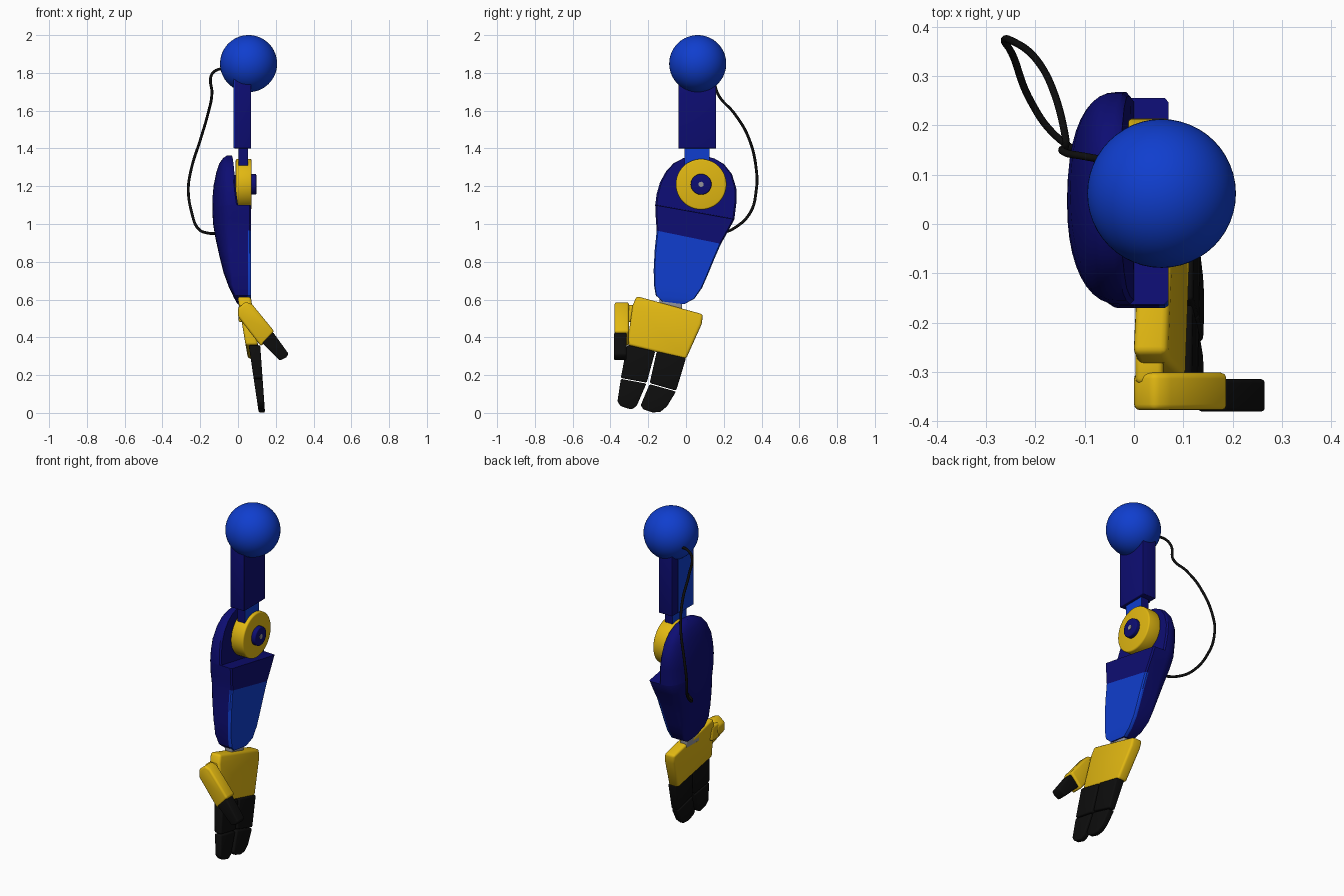
import bpy, bmesh, math
from mathutils import Vector

if "Cube" in bpy.data.objects:
    bpy.data.objects.remove(bpy.data.objects["Cube"])


def material(name, rgb):
    m = bpy.data.materials.new(name)
    m.diffuse_color = (*rgb, 1)
    m.use_nodes = True
    m.node_tree.nodes["Principled BSDF"].inputs["Base Color"].default_value = m.diffuse_color
    return m


BLUE = material("royal blue", (0.005, 0.048, 0.62))
NAVY = material("navy", (0.004, 0.004, 0.17))
YELLOW = material("yellow", (0.76, 0.48, 0.006))
BLACK = material("black", (0.004, 0.004, 0.004))
GREY = material("grey", (0.3, 0.3, 0.32))


def finish(name, bm, mats, bevel=0.0, segments=3):
    bmesh.ops.recalc_face_normals(bm, faces=bm.faces)
    if bevel:
        sharp = [e for e in bm.edges if len(e.link_faces) == 2 and e.calc_face_angle(0) > 0.6]
        bmesh.ops.bevel(bm, geom=sharp, offset=bevel, segments=segments,
                        profile=0.5, affect='EDGES', clamp_overlap=True)
    me = bpy.data.meshes.new(name)
    bm.to_mesh(me)
    bm.free()
    for m in mats:
        me.materials.append(m)
    ob = bpy.data.objects.new(name, me)
    bpy.context.collection.objects.link(ob)
    return ob


def bridge(bm, rings, cap=True):
    """Skin a list of equally long point rings; returns faces with (row, column)."""
    vs = [[bm.verts.new(p) for p in r] for r in rings]
    n = len(vs[0])
    out = []
    for i in range(len(vs) - 1):
        for j in range(n):
            k = (j + 1) % n
            f = bm.faces.new((vs[i][j], vs[i][k], vs[i + 1][k], vs[i + 1][j]))
            out.append((f, i, j))
    if cap:
        bm.faces.new(vs[0][::-1])
        bm.faces.new(vs[-1])
    return out


def slab(name, outline, x_back, x_front, mat, bevel):
    """Outline in (y, z); the x limits are functions of z."""
    bm = bmesh.new()
    bridge(bm, [[(fx(z), y, z) for y, z in outline] for fx in (x_back, x_front)])
    return finish(name, bm, [mat], bevel)


def side_prism(name, outline, y0, y1, mat, bevel):
    """Outline in (x, z), extruded along y."""
    bm = bmesh.new()
    bridge(bm, [[(x, y, z) for x, z in outline] for y in (y0, y1)])
    return finish(name, bm, [mat], bevel)


def box(name, x, y, z, mat, bevel=0.006):
    return side_prism(name, [(x[0], z[0]), (x[1], z[0]), (x[1], z[1]), (x[0], z[1])],
                      y[0], y[1], mat, bevel)


def disc(name, x0, x1, y, z, r, mat, bevel=0.0, n=48):
    bm = bmesh.new()
    bridge(bm, [[(x, y + r * math.cos(2 * math.pi * k / n), z + r * math.sin(2 * math.pi * k / n))
                 for k in range(n)] for x in (x0, x1)])
    return finish(name, bm, [mat], bevel)


def line(z0, x0, z1, x1):
    return lambda z: x0 + (x1 - x0) * (z - z0) / (z1 - z0)


# shoulder ball and upper arm
bm = bmesh.new()
bmesh.ops.create_uvsphere(bm, u_segments=48, v_segments=32, radius=0.151)
bmesh.ops.translate(bm, verts=bm.verts, vec=(0.056, 0.062, 1.849))
finish("shoulder_ball", bm, [BLUE])
box("upper_arm", (-0.02, 0.07), (-0.04, 0.16), (1.4, 1.79), NAVY, 0.004)
box("upper_arm_inner_panel", (-0.025, -0.018), (-0.038, 0.105), (1.402, 1.78), BLUE, 0)

# elbow link: blue cheeks, navy edges
link = box("elbow_link", (0.002, 0.052), (-0.008, 0.125), (1.25, 1.42), NAVY, 0)
link.data.materials.append(BLUE)
for p in link.data.polygons:
    p.material_index = 1 if abs(p.normal.x) > 0.5 else 0

# elbow joint
disc("elbow_disc", -0.012, 0.072, 0.08, 1.21, 0.134, YELLOW, 0.008)
disc("elbow_hub", 0.06, 0.097, 0.08, 1.21, 0.055, NAVY, 0.006)
disc("elbow_pin", 0.09, 0.099, 0.08, 1.21, 0.014, GREY, 0, 16)
disc("elbow_axle", -0.08, 0.0, 0.08, 1.21, 0.05, NAVY)

# forearm: domed back shell, flat front, stepped ledge below the elbow
# each row: left y, left z, right y, right z, back x, front x
ROWS = [
    (-0.125, 0.590, -0.010, 0.575, -0.005, 0.062),
    (-0.160, 0.622, 0.045, 0.605, -0.022, 0.070),
    (-0.170, 0.680, 0.085, 0.662, -0.050, 0.070),
    (-0.171, 0.760, 0.115, 0.730, -0.077, 0.070),
    (-0.166, 0.860, 0.150, 0.815, -0.100, 0.070),
    (-0.155, 0.965, 0.185, 0.895, -0.120, 0.070),
    (-0.160, 1.030, 0.222, 0.960, -0.131, 0.070),
    (-0.163, 1.100, 0.256, 1.025, -0.136, 0.070),
    (-0.163, 1.102, 0.256, 1.027, -0.136, 0.000),
    (-0.155, 1.160, 0.268, 1.120, -0.135, -0.008),
    (-0.138, 1.220, 0.266, 1.190, -0.129, -0.015),
    (-0.105, 1.280, 0.243, 1.265, -0.115, -0.020),
    (-0.065, 1.322, 0.200, 1.318, -0.099, -0.024),
    (-0.015, 1.348, 0.150, 1.347, -0.080, -0.028),
    (0.040, 1.362, 0.095, 1.362, -0.060, -0.032),
]
ARC = 20


def forearm_ring(yl, zl, yr, zr, xb, xf):
    xs = max(min(-0.03, xf - 0.026), xb + 0.008)
    pts = [(-0.96, xf), (0.96, xf), (1, xf - 0.008), (1, xf - 0.018)]
    for k in range(ARC + 1):
        a = math.pi * k / ARC
        c, s = math.cos(a), max(math.sin(a), 0)
        pts.append((math.copysign(abs(c) ** 0.88, c), xs + (xb - xs) * s ** 0.88))
    pts += [(-1, xf - 0.018), (-1, xf - 0.008)]
    return [(x, yl + (yr - yl) * (s + 1) / 2, zl + (zr - zl) * (s + 1) / 2) for s, x in pts]


bm = bmesh.new()
rings = [forearm_ring(*r) for r in ROWS]
n = len(rings[0])
for f, i, j in bridge(bm, rings):
    f.material_index = 1 if i < 5 and (j < 3 or j >= n - 2) else 0
finish("forearm", bm, [NAVY, BLUE])

# wrist
box("wrist", (0.008, 0.055), (-0.14, -0.02), (0.53, 0.62), GREY)

# palm, leaning forward
slab("palm", [(-0.262, 0.618), (0.09, 0.522), (0.083, 0.47), (0.0, 0.285), (-0.312, 0.36), (-0.282, 0.57)],
     line(0.6, 0.0, 0.29, 0.052), line(0.6, 0.07, 0.29, 0.116), YELLOW, 0.014)

# thumb with its web and black tip
box("thumb_web", (0.003, 0.06), (-0.325, -0.255), (0.48, 0.57), YELLOW, 0.012)
side_prism("thumb", [(0.0, 0.51), (0.0, 0.555), (0.04, 0.588), (0.075, 0.575), (0.192, 0.432), (0.122, 0.352)],
           -0.378, -0.302, YELLOW, 0.012)
side_prism("thumb_tip", [(0.127, 0.37), (0.185, 0.428), (0.268, 0.312), (0.255, 0.293), (0.222, 0.277)],
           -0.381, -0.315, BLACK, 0.008)

# two black fingers, each in two segments
back = line(0.35, 0.058, 0.0, 0.11)
front = line(0.35, 0.118, 0.0, 0.143)
FINGERS = {
    "inner": ([(-0.312, 0.36), (-0.163, 0.325), (-0.208, 0.16), (-0.345, 0.185)],
              [(-0.345, 0.18), (-0.21, 0.155), (-0.262, 0.035), (-0.29, 0.018), (-0.345, 0.035), (-0.363, 0.06)]),
    "outer": ([(-0.155, 0.325), (0.0, 0.29), (-0.052, 0.118), (-0.192, 0.158)],
              [(-0.193, 0.152), (-0.053, 0.113), (-0.1, 0.035), (-0.135, 0.006), (-0.175, 0.002),
               (-0.225, 0.018), (-0.24, 0.04)]),
}
for side, (upper, lower) in FINGERS.items():
    slab(side + "_finger_base", upper, back, front, BLACK, 0.008)
    slab(side + "_finger_tip", lower, back, front, BLACK, 0.008)

# cable from shoulder to forearm
PATH = [(-0.06, 0.13, 1.82), (-0.105, 0.138, 1.818), (-0.14, 0.145, 1.79), (-0.138, 0.168, 1.69),
        (-0.16, 0.26, 1.58), (-0.195, 0.33, 1.46), (-0.25, 0.373, 1.28), (-0.263, 0.372, 1.18),
        (-0.245, 0.34, 1.06), (-0.21, 0.25, 0.975), (-0.165, 0.185, 0.953), (-0.09, 0.13, 0.95)]
cu = bpy.data.curves.new("cable", 'CURVE')
cu.dimensions = '3D'
cu.bevel_depth = 0.0075
cu.bevel_resolution = 3
cu.use_fill_caps = True
sp = cu.splines.new('BEZIER')
sp.bezier_points.add(len(PATH) - 1)
for bp, co in zip(sp.bezier_points, PATH):
    bp.co = Vector(co)
    bp.handle_left_type = bp.handle_right_type = 'AUTO'
cu.materials.append(BLACK)
bpy.context.collection.objects.link(bpy.data.objects.new("cable", cu))

# smooth shading with crisp edges
meshes = [o for o in bpy.context.scene.objects if o.type == 'MESH']
for o in meshes:
    o.select_set(True)
bpy.context.view_layer.objects.active = meshes[0]
bpy.ops.object.shade_smooth_by_angle(angle=math.radians(35))
